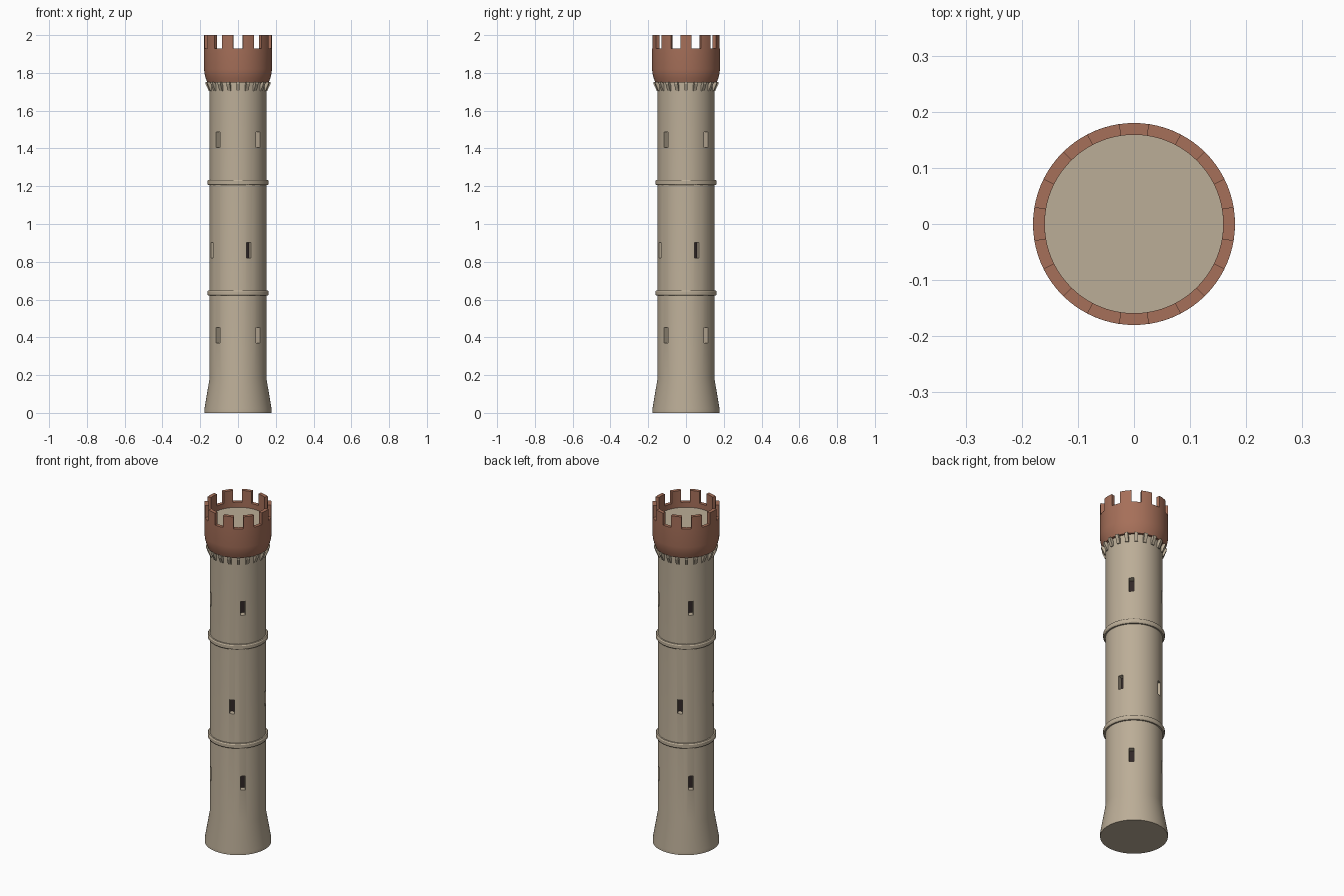
import bpy, bmesh, math
from mathutils import Matrix

if "Cube" in bpy.data.objects:
    bpy.data.objects.remove(bpy.data.objects["Cube"])


def material(name, rgb):
    m = bpy.data.materials.new(name)
    m.diffuse_color = (*rgb, 1)
    m.use_nodes = True
    m.node_tree.nodes["Principled BSDF"].inputs["Base Color"].default_value = m.diffuse_color
    return m


STONE = material("stone", (0.50, 0.42, 0.31))
BRICK = material("brick", (0.38, 0.16, 0.10))
DARK = material("dark", (0.03, 0.02, 0.02))


def finish(name, bm, mat):
    bmesh.ops.recalc_face_normals(bm, faces=bm.faces)
    me = bpy.data.meshes.new(name)
    bm.to_mesh(me)
    bm.free()
    me.materials.append(mat)
    ob = bpy.data.objects.new(name, me)
    bpy.context.collection.objects.link(ob)
    return ob


def smooth(ob, angle=30):
    bpy.ops.object.select_all(action='DESELECT')
    ob.select_set(True)
    bpy.context.view_layer.objects.active = ob
    bpy.ops.object.shade_smooth_by_angle(angle=math.radians(angle))


def lathe(name, profile, mat, closed=False, n=80):
    """Spin an (r, z) profile; open profiles get flat end caps."""
    bm = bmesh.new()
    rings = [[bm.verts.new((r * math.cos(2 * math.pi * i / n),
                            r * math.sin(2 * math.pi * i / n), z))
              for i in range(n)] for r, z in profile]
    pairs = list(zip(rings, rings[1:]))
    if closed:
        pairs.append((rings[-1], rings[0]))
    else:
        bm.faces.new(rings[0])
        bm.faces.new(rings[-1])
    for a, b in pairs:
        for i in range(n):
            j = (i + 1) % n
            bm.faces.new((a[i], a[j], b[j], b[i]))
    return finish(name, bm, mat)


def prism(bm, bottom, top):
    """Solid between two matching point loops."""
    a = [bm.verts.new(p) for p in bottom]
    b = [bm.verts.new(p) for p in top]
    bm.faces.new(a)
    bm.faces.new(b)
    for i in range(len(a)):
        j = (i + 1) % len(a)
        bm.faces.new((a[i], a[j], b[j], b[i]))


def radial_box(bm, angle, r, z, size):
    m = (Matrix.Rotation(angle, 4, 'Z') @ Matrix.Translation((r, 0, z))
         @ Matrix.Diagonal((*size, 1)))
    bmesh.ops.create_cube(bm, size=1, matrix=m)


# Shaft with flared foot
shaft = lathe("shaft", [(0.178, 0), (0.178, 0.02), (0.15, 0.185), (0.15, 1.76)], STONE)

# Window slots, four per level, and dark backs
slots, backs = bmesh.new(), bmesh.new()
for z, start in ((0.412, 45), (0.862, 22.5), (1.445, 45)):
    for k in range(4):
        a = math.radians(start + 90 * k)
        radial_box(slots, a, 0.145, z, (0.06, 0.028, 0.082))
        radial_box(backs, a, 0.115, z, (0.004, 0.0278, 0.0818))
cutter = finish("window_cutter", slots, STONE)
cutter.hide_render = True
smooth(finish("window_backs", backs, DARK))
mod = shaft.modifiers.new("windows", 'BOOLEAN')
mod.operation = 'DIFFERENCE'
mod.solver = 'EXACT'
mod.object = cutter
bpy.context.view_layer.objects.active = shaft
bpy.ops.object.modifier_apply(modifier=mod.name)
bpy.data.objects.remove(cutter)
smooth(shaft, 25)

# String courses
for name, z in (("lower_band", 0.635), ("upper_band", 1.22)):
    smooth(lathe(name, [(0.145, z - 0.014), (0.158, z - 0.014), (0.162, z - 0.008),
                        (0.162, z + 0.008), (0.158, z + 0.014), (0.145, z + 0.014)],
                 STONE, closed=True))

# Slanted corbels under the crown
bm = bmesh.new()
section = [(0.146, 1.705), (0.155, 1.705), (0.172, 1.742), (0.172, 1.752), (0.158, 1.752), (0.146, 1.727)]
for k in range(20):
    a = math.radians(18 * k)
    c, s = math.cos(a), math.sin(a)
    prism(bm, *[[(r * c - w * s, r * s + w * c, z) for r, z in section]
                for w in (-0.009, 0.009)])
finish("corbels", bm, STONE)

# Crown wall
smooth(lathe("crown", [(0.14, 1.75), (0.163, 1.75), (0.171, 1.772), (0.177, 1.795),
                       (0.18, 1.82), (0.18, 1.93), (0.159, 1.93), (0.159, 1.88),
                       (0.14, 1.88)], BRICK, closed=True))

# Roof floor inside the crown
smooth(lathe("roof_floor", [(0.1592, 1.885), (0.1592, 1.90)], STONE))

# Merlons, with a gap centred on the front and back
bm = bmesh.new()
for k in range(10):
    arc = [math.radians(90 + 18 + 36 * k + d) for d in (-9.7, -5, 0, 5, 9.7)]
    loop = ([(0.18, a) for a in arc] + [(0.159, a) for a in reversed(arc)])
    prism(bm, *[[(r * math.cos(a), r * math.sin(a), z) for r, a in loop]
                for z in (1.925, 2.0)])
smooth(finish("merlons", bm, BRICK))
